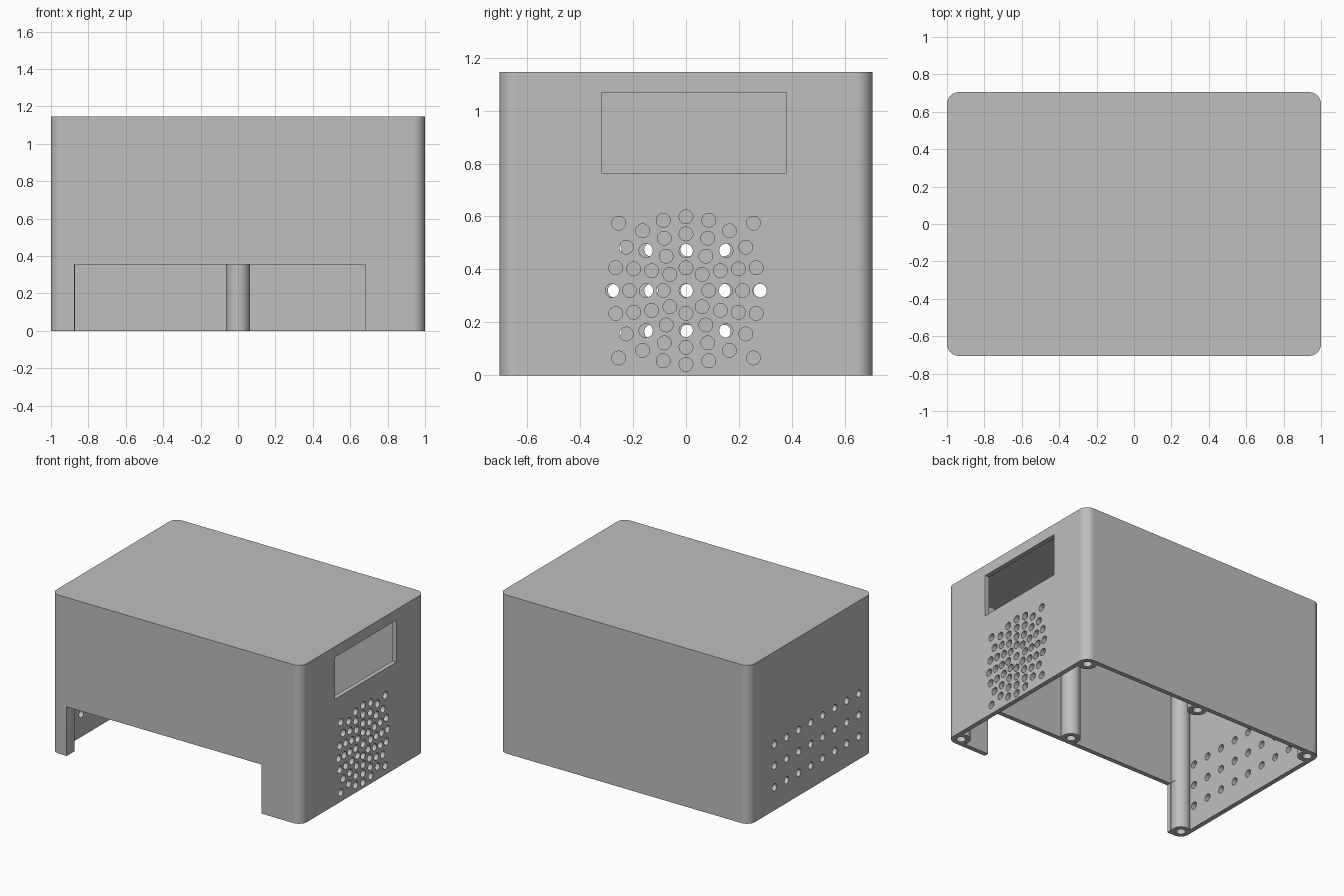
import bpy
import bmesh
import math
from mathutils import Matrix, Vector

cube = bpy.data.objects.get("Cube")
if cube:
    bpy.data.objects.remove(cube, do_unlink=True)

# Overall sizes
HX, HY, H = 1.0, 0.705, 1.145
R, WALL = 0.064, 0.033
SPEAKER_Z = 0.32

grey = bpy.data.materials.new("Light grey plastic")
grey.use_nodes = True
colour = (0.52, 0.52, 0.52, 1)
grey.diffuse_color = colour
grey.node_tree.nodes["Principled BSDF"].inputs["Base Color"].default_value = colour


def add_object(name, bm):
    bmesh.ops.recalc_face_normals(bm, faces=bm.faces)
    mesh = bpy.data.meshes.new(name)
    bm.to_mesh(mesh)
    bm.free()
    mesh.materials.append(grey)
    obj = bpy.data.objects.new(name, mesh)
    bpy.context.collection.objects.link(obj)
    return obj


def add_box(bm, low, high):
    low, high = Vector(low), Vector(high)
    bmesh.ops.create_cube(bm, size=1, matrix=Matrix.Translation((low + high) / 2)
                          @ Matrix.Diagonal((*(high - low), 1)))


def add_cylinder(bm, centre, radius, length, sides, along_x=False):
    turn = Matrix.Rotation(math.pi / 2, 4, "Y") if along_x else Matrix()
    bmesh.ops.create_cone(bm, cap_ends=True, segments=sides, radius1=radius,
                          radius2=radius, depth=length,
                          matrix=Matrix.Translation(centre) @ turn)


def cut(target, cutter):
    mod = target.modifiers.new("cut", "BOOLEAN")
    mod.operation, mod.solver, mod.object = "DIFFERENCE", "EXACT", cutter
    bpy.context.view_layer.objects.active = target
    bpy.ops.object.modifier_apply(modifier=mod.name)
    bpy.data.objects.remove(cutter, do_unlink=True)


# Outer case with rounded upright corners
bm = bmesh.new()
add_box(bm, (-HX, -HY, 0), (HX, HY, H))
upright = [e for e in bm.edges if abs(e.verts[0].co.z - e.verts[1].co.z) > H / 2]
bmesh.ops.bevel(bm, geom=upright, offset=R, segments=12, profile=0.5, affect="EDGES")
case = add_object("case", bm)

# Cavity open at the bottom, leaving six screw posts standing
posts = [(x, y) for x in (R - HX, 0, HX - R) for y in (R - HY, HY - R)]
bm = bmesh.new()
add_box(bm, (WALL - HX, WALL - HY, -0.1), (HX - WALL, HY - WALL, H - WALL))
cavity = add_object("cavity_cutter", bm)
bm = bmesh.new()
for x, y in posts:
    add_cylinder(bm, (x, y, H / 2), R, 2 * H, 48)
cut(cavity, add_object("post_cutter", bm))
cut(case, cavity)

# Screw holes in the posts
bm = bmesh.new()
for x, y in posts:
    add_cylinder(bm, (x, y, 0.4), 0.031, 1.0, 32)
cut(case, add_object("screw_cutter", bm))

# Front notch and display window
bm = bmesh.new()
add_box(bm, (-0.875, -0.8, -0.1), (0.68, -0.565, 0.355))
add_box(bm, (0.9, -0.32, 0.765), (1.1, 0.38, 1.068))
cut(case, add_object("opening_cutter", bm))

# Speaker grille: rings of holes with four extra corner holes
bm = bmesh.new()
rings = [(0, 1, 0), (0.086, 8, 0), (0.15, 12, 0), (0.214, 16, 0),
         (0.279, 20, 0), (0.36, 4, math.pi / 4)]
for radius, count, start in rings:
    for i in range(count):
        a = start + math.tau * i / count
        add_cylinder(bm, (HX, radius * math.cos(a), SPEAKER_Z + radius * math.sin(a)),
                     0.026, 0.2, 24, True)

# Vent holes in the opposite wall
for row in (-1, 0, 1):
    for i in range(8):
        add_cylinder(bm, (-HX, 0.418 - 0.1375 * i, SPEAKER_Z + 0.155 * row),
                     0.026, 0.2, 24, True)
cut(case, add_object("hole_cutter", bm))

# Smooth curved walls, keep hard edges
bpy.ops.object.select_all(action="DESELECT")
case.select_set(True)
bpy.context.view_layer.objects.active = case
bpy.ops.object.shade_smooth_by_angle(angle=math.radians(30))
weighted = case.modifiers.new("weighted_normals", "WEIGHTED_NORMAL")
weighted.keep_sharp = True
